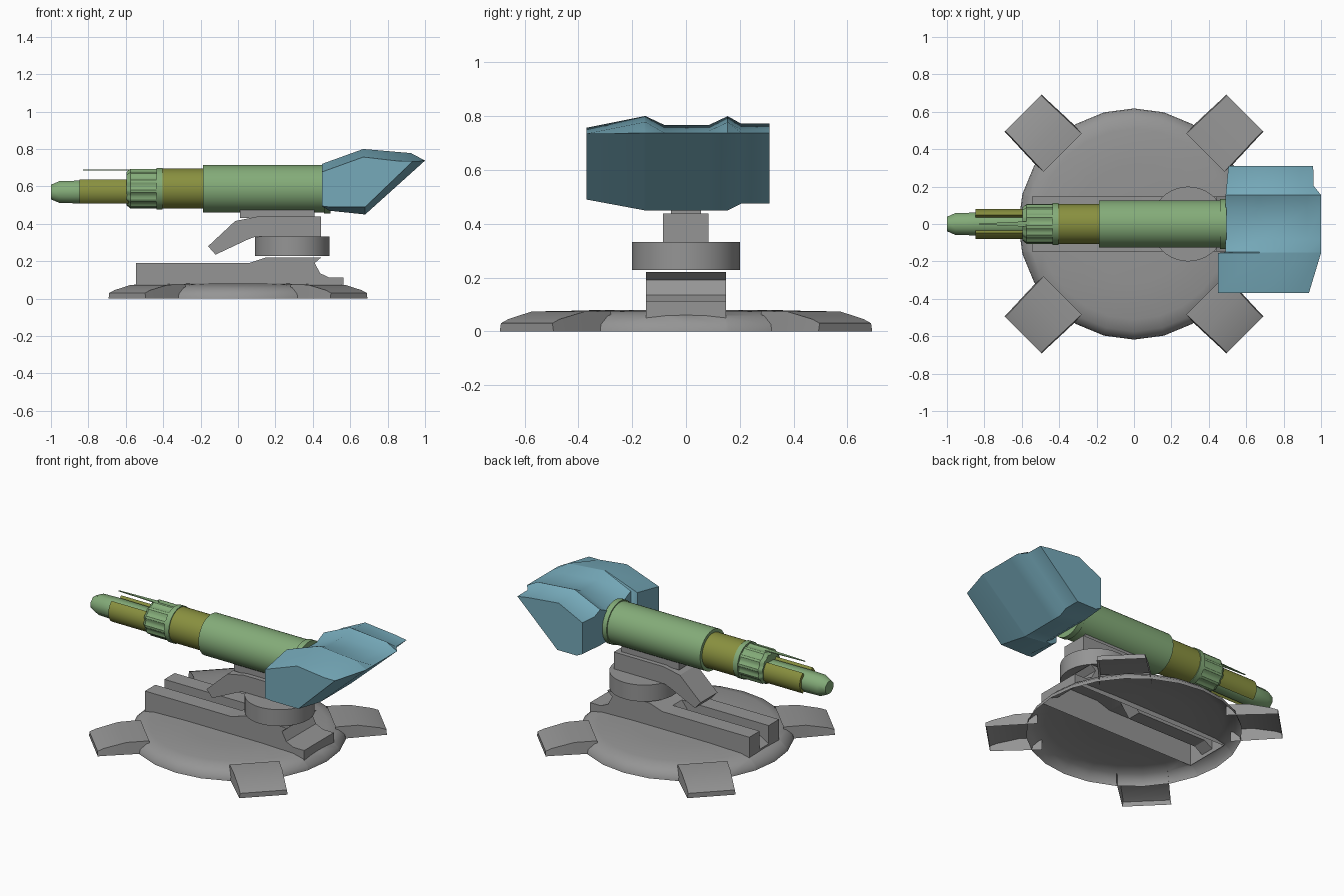
import bpy, bmesh
from math import sin, cos, pi, radians
from mathutils import Vector

if "Cube" in bpy.data.objects:
    bpy.data.objects.remove(bpy.data.objects["Cube"])

def material(name, rgb):
    m = bpy.data.materials.new(name)
    m.diffuse_color = (*rgb, 1)
    m.use_nodes = True
    m.node_tree.nodes["Principled BSDF"].inputs["Base Color"].default_value = m.diffuse_color
    return m

GREY = material("grey", (0.30, 0.30, 0.30))
GREEN = material("green", (0.23, 0.41, 0.19))
OLIVE = material("olive", (0.25, 0.28, 0.05))
TEAL = material("teal", (0.18, 0.40, 0.49))

def finish(name, bm, mat, angle=30):
    bmesh.ops.remove_doubles(bm, verts=bm.verts, dist=1e-5)
    bmesh.ops.recalc_face_normals(bm, faces=bm.faces)
    me = bpy.data.meshes.new(name)
    bm.to_mesh(me)
    bm.free()
    ob = bpy.data.objects.new(name, me)
    bpy.context.collection.objects.link(ob)
    me.materials.append(mat)
    bpy.ops.object.select_all(action='DESELECT')
    ob.select_set(True)
    bpy.context.view_layer.objects.active = ob
    bpy.ops.object.shade_smooth_by_angle(angle=radians(angle))
    return ob

def loft(name, sections, mat=GREY, open_bottom=False, caps=(True, True), angle=30):
    """Skin equal-length closed sections; open_bottom skips each section's closing edge."""
    bm = bmesh.new()
    rings = [[bm.verts.new(p) for p in s] for s in sections]
    n = len(rings[0])
    for a, b in zip(rings, rings[1:]):
        for i in range(n - 1 if open_bottom else n):
            j = (i + 1) % n
            bm.faces.new((a[i], a[j], b[j], b[i]))
    for cap, ring in zip(caps, (rings[0], rings[-1])):
        if cap:
            bm.faces.new(ring)
    return finish(name, bm, mat, angle)

def at_y(profile, y):
    return [(x, y, z) for x, z in profile]

def turn_x(name, steps, mat, sides=32, z=0.588, tooth=None, angle=30):
    """Lathe along x from (x, radius) steps; tooth scales alternate pairs for flutes."""
    secs = []
    for x, r in steps:
        ring = []
        for i in range(sides):
            k = tooth if tooth and (i // 2) % 2 else 1
            t = 2 * pi * (i + 0.5) / sides
            ring.append((x, r * k * cos(t), z + r * k * sin(t)))
        secs.append(ring)
    return loft(name, secs, mat, angle=angle)

# Base plate: open dome with a slot beneath the rail block
def circle_z(r, z, cx=0, n=24):
    return [(cx + r * cos(2 * pi * i / n), r * sin(2 * pi * i / n), z) for i in range(n)]

plate = loft("base_plate", [circle_z(0.618, 0), circle_z(0.613, 0.025), circle_z(0.575, 0.058),
                            circle_z(0.51, 0.074), circle_z(0.3, 0.08)],
             caps=(False, True), angle=40)
bm = bmesh.new()
bm.from_mesh(plate.data)
for co, no in (((0, .148, 0), (0, 1, 0)), ((0, -.148, 0), (0, 1, 0)),
               ((-.545, 0, 0), (1, 0, 0)), ((.565, 0, 0), (1, 0, 0))):
    bmesh.ops.bisect_plane(bm, geom=bm.verts[:] + bm.edges[:] + bm.faces[:],
                           plane_co=co, plane_no=no)
inside = [f for f in bm.faces
          if -.545 < f.calc_center_median().x < .565 and abs(f.calc_center_median().y) < .148]
bmesh.ops.delete(bm, geom=inside, context='FACES')
bm.to_mesh(plate.data)
bm.free()

# Four diagonal feet, hollow underneath
for k in range(4):
    a = pi / 4 + k * pi / 2
    u, v = Vector((cos(a), sin(a), 0)), Vector((-sin(a), cos(a), 0))
    secs = []
    for r, w, h in ((0.54, 0.150, 0.075), (0.67, 0.146, 0.074), (0.80, 0.141, 0.045), (0.838, 0.141, 0.03)):
        secs.append([u * r + v * (s * w * q) + Vector((0, 0, z))
                     for s, q, z in ((-1, 1, 0), (-1, .96, h), (1, .96, h), (1, 1, 0))])
    loft(f"foot_{k + 1}", secs, open_bottom=True, caps=(False, True), angle=32)

# Rail block with a central groove
tail = [(.06, .19), (.15, .22), (.445, .22), (.41, .19), (.44, .135), (.49, .112), (.565, .112), (.565, .05)]
rail = [(-.545, .05), (-.545, .19), (-.49, .19), (.0, .19)] + tail
groove = [(-.545, .05), (-.545, .075), (-.49, .11), (.0, .11)] + tail
loft("rail_block", [at_y(p, y) for p, y in ((rail, -.148), (rail, -.045), (groove, -.045),
                                           (groove, .045), (rail, .045), (rail, .148))],
     open_bottom=True, angle=20)

# Turntable drum, yoke and neck
loft("turntable", [circle_z(.2, .228, .29, 40), circle_z(.2, .332, .29, 40)])
yoke = [(.445, .33), (.09, .33), (.05, .315), (-.12, .235), (-.16, .28),
        (-.015, .415), (.10, .438), (.445, .438)]
loft("yoke", [at_y(yoke, -.085), at_y(yoke, .083)], angle=15)
neck = [(.01, .43), (.01, .49), (.41, .49), (.41, .43)]
loft("neck", [at_y(neck, -.055), at_y(neck, .055)])

# Barrel sections
turn_x("main_barrel", [(-.187, .127), (.46, .127), (.46, .134), (.495, .134)], GREEN, 40)
turn_x("mid_barrel", [(-.415, .107), (-.18, .107)], OLIVE, 40)
turn_x("barrel_flange", [(-.437, .112), (-.405, .112)], GREEN, 40)
turn_x("fluted_collar", [(-.595, .09), (-.575, .106), (-.437, .106)], GREEN, 48, tooth=.93)
turn_x("muzzle_core", [(-1.0, .042), (-.955, .063), (-.85, .066), (-.57, .064)], GREEN, 8, .57, angle=50)

# Curved side panels around the muzzle
for side, label in ((1, "back"), (-1, "front")):
    angs = [radians(-54 + 12 * i) for i in range(10)]
    arc = [(side * .08 * cos(t), .573 + .08 * sin(t)) for t in angs]
    arc += [(side * .055 * cos(t), .573 + .055 * sin(t)) for t in reversed(angs)]
    loft(f"muzzle_panel_{label}", [[(x, y, z) for y, z in arc] for x in (-.848, -.57)], OLIVE)

# Thin sight spike over the muzzle
loft("sight_spike", [[(x, -w, .686), (x, w, .686), (x, w, .691), (x, -w, .691)]
                     for x, w in ((-.83, .002), (-.62, .012), (-.56, .015))], GREEN)

# Breech housing lofted across y: (y, front x, back x, peak z, bottom z)
def housing_profile(xf, xb, pk, zb):
    tip = min(.738, pk - .022)
    return [(xf, .495), (xf, pk - .08), (.67, pk), (xb - .075, pk - .022), (xb, tip),
            (.68, zb), (xf + .04, max(zb, .47))]

stations = [(-.37, .448, .935, .757, .49), (-.155, .448, 1.0, .80, .45), (-.15, .49, 1.0, .80, .45),
            (-.08, .49, 1.0, .767, .45), (.085, .49, 1.0, .767, .45), (.155, .49, 1.0, .80, .45),
            (.205, .495, .96, .772, .475), (.31, .505, .958, .772, .475)]
loft("breech_housing", [at_y(housing_profile(*s[1:]), s[0]) for s in stations], TEAL, angle=32)
